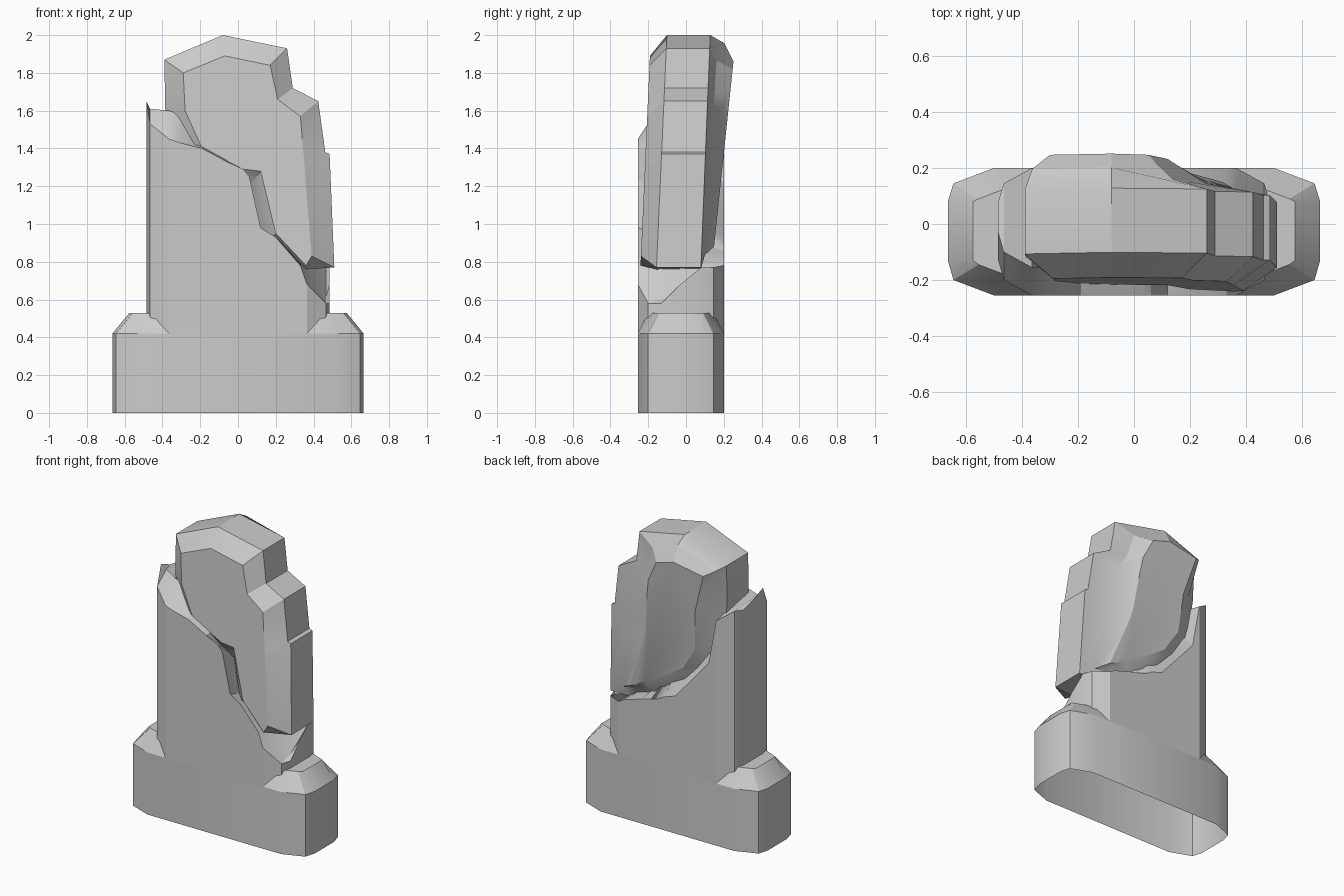
import bpy
import bmesh
import math

default_cube = bpy.data.objects.get("Cube")
if default_cube:
    bpy.data.objects.remove(default_cube, do_unlink=True)

stone = bpy.data.materials.new("grey stone")
stone.use_nodes = True
stone_colour = (0.6, 0.6, 0.6, 1)
stone.diffuse_color = stone_colour
stone.node_tree.nodes["Principled BSDF"].inputs["Base Color"].default_value = stone_colour


def loft(name, rings, capped=True, wrapped=True, sharp_angle=25):
    """Join equal-length rings of points into one surface."""
    bm = bmesh.new()
    loops = [[bm.verts.new(point) for point in ring] for ring in rings]
    count = len(loops[0])
    for first, second in zip(loops, loops[1:]):
        for i in range(count if wrapped else count - 1):
            j = (i + 1) % count
            bm.faces.new((first[i], first[j], second[j], second[i]))
    if capped:
        bm.faces.new(loops[0])
        bm.faces.new(loops[-1])
    bmesh.ops.recalc_face_normals(bm, faces=bm.faces)
    mesh = bpy.data.meshes.new(name)
    bm.to_mesh(mesh)
    bm.free()
    mesh.materials.append(stone)
    part = bpy.data.objects.new(name, mesh)
    bpy.context.collection.objects.link(part)
    bpy.ops.object.select_all(action="DESELECT")
    part.select_set(True)
    bpy.context.view_layer.objects.active = part
    bpy.ops.object.shade_smooth_by_angle(angle=math.radians(sharp_angle))


# Plinth: eight-cornered plan with a chamfered top edge, hollow underneath
def plinth_ring(z, trim_x, trim_y):
    half = [(0.5, -0.255 + trim_y), (0.645, -0.2 + trim_y), (0.665, -0.13),
            (0.665, 0.08), (0.645, 0.145 - trim_y), (0.5, 0.2 - trim_y)]
    plan = half + [(-x, y) for x, y in reversed(half)]
    return [(math.copysign(abs(x) - trim_x, x), y, z) for x, y in plan]


loft("plinth", [plinth_ring(0, 0, 0), plinth_ring(0.42, 0, 0),
                plinth_ring(0.53, 0.09, 0.055), plinth_ring(0.53, 0.19, 0.055)],
     capped=False)

# Lower slab: stations across the width as x, then break height
# at the front, middle and back
break_heights = [
    (-0.485, 1.65, 1.61, 1.58), (-0.465, 1.53, 1.61, 1.59),
    (-0.365, 1.45, 1.6, 1.52), (-0.31, 1.43, 1.58, 1.22),
    (-0.19, 1.4, 1.42, 1.08), (-0.06, 1.33, 1.35, 0.93),
    (0.03, 1.29, 1.2, 0.9), (0.06, 1.25, 1.15, 0.88),
    (0.12, 0.98, 0.95, 0.86), (0.2, 0.93, 0.88, 0.84),
    (0.33, 0.78, 0.8, 0.8), (0.365, 0.68, 0.76, 0.78),
    (0.465, 0.58, 0.61, 0.77), (0.485, 0.58, 0.68, 0.77),
]


def slab_depth(x):
    """Front and back of the slab, narrowing at its bevelled sides."""
    if abs(x) > 0.48:
        return -0.13, 0.08
    if abs(x) > 0.4:
        return -0.2, 0.145
    return -0.255, 0.2


stations = []
for x, z_front, z_middle, z_back in break_heights:
    front, back = slab_depth(x)
    stations.append([(x, front, 0.42), (x, front, z_front),
                     (x, front + 0.1, z_middle),
                     (x, back, z_back), (x, back, 0.42)])
loft("lower_slab", stations, wrapped=False)

# Upper slab: leaning broken piece, with bevelled front and chipped back
front_face = [(0.39, 0.83), (0.356, 1.25), (0.353, 1.3), (0.33, 1.57),
              (0.21, 1.66), (0.17, 1.84), (-0.07, 1.89), (-0.29, 1.8),
              (-0.28, 1.6), (-0.19, 1.4), (0.03, 1.29), (0.12, 1.28),
              (0.2, 0.95), (0.36, 0.78)]
rim = [(0.51, 0.77), (0.485, 1.37), (0.462, 1.38), (0.425, 1.65),
       (0.29, 1.72), (0.26, 1.93), (-0.08, 2), (-0.39, 1.87), (-0.385, 1.6)]
front_break = [(-0.3, 1.38), (-0.02, 1.2), (0.06, 1.2), (0.12, 0.9), (0.36, 0.76)]
back_break = [(-0.36, 1.4), (-0.3, 1.15), (-0.07, 0.9), (0.12, 0.8), (0.36, 0.76)]
back_face = [(0.32, 0.88), (0.2, 1.2), (0.17, 1.3), (0.14, 1.55),
             (0.12, 1.68), (0.05, 1.82), (-0.08, 1.86), (-0.3, 1.82),
             (-0.22, 1.55), (-0.2, 1.28), (-0.1, 1.12), (0.05, 1.02),
             (0.2, 0.95), (0.27, 0.9)]


def leaning_ring(outline, depth, lean):
    return [(x, depth + lean * (z - 0.8), z) for x, z in outline]


def shoulder_ring(outer, inner):
    """Round the back of the crown and hollow the chipped side."""
    ring = []
    for (ox, oy, oz), (ix, iy, iz) in zip(outer, inner):
        inward, backward = 0.5, 0.5
        if ox < 0 and oz > 1.7:
            inward, backward = 0.3, 0.6
        elif ox > 0.2:
            inward, backward = 0.6, 0.3
        ring.append((ox + (ix - ox) * inward, oy + (iy - oy) * backward,
                     oz + (iz - oz) * inward))
    return ring


back_rim = leaning_ring(rim + back_break, 0.08, 0.04)
back_plane = leaning_ring(back_face, 0.14, 0.105)
loft("upper_slab", [leaning_ring(front_face, -0.24, 0.045),
                    leaning_ring(rim + front_break, -0.155, 0.045),
                    back_rim, shoulder_ring(back_rim, back_plane), back_plane])
